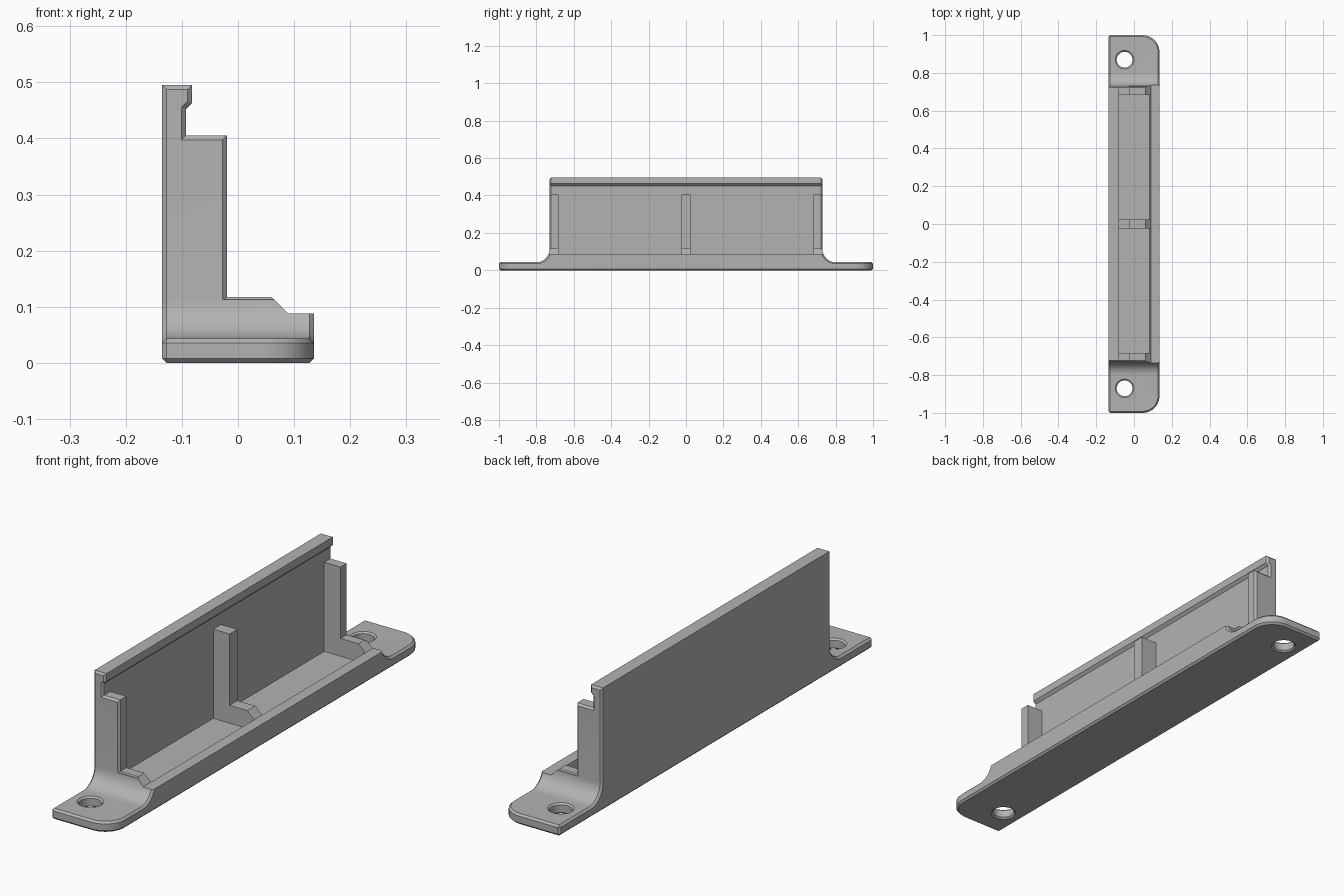
import bpy, bmesh, math
from mathutils import Vector

cube = bpy.data.objects.get("Cube")
if cube:
    bpy.data.objects.remove(cube, do_unlink=True)

HALF_W, END, CHAMFER = 0.135, 0.73, 0.008
FLOOR, FLANGE, RIM = 0.045, 0.043, 0.088

grey = bpy.data.materials.new("plain grey")
grey.use_nodes = True
colour = (0.45, 0.45, 0.45, 1)
grey.diffuse_color = colour
grey.node_tree.nodes["Principled BSDF"].inputs["Base Color"].default_value = colour


def finish(bm, name):
    bmesh.ops.recalc_face_normals(bm, faces=bm.faces)
    mesh = bpy.data.meshes.new(name)
    bm.to_mesh(mesh)
    bm.free()
    mesh.materials.append(grey)
    ob = bpy.data.objects.new(name, mesh)
    bpy.context.collection.objects.link(ob)
    return ob


def prism(points, axis, low, high):
    """Extrude a profile along x or y; points are (other axis, z)."""
    bm = bmesh.new()
    place = (lambda a, z: (low, a, z)) if axis == "x" else (lambda a, z: (a, low, z))
    face = bm.faces.new([bm.verts.new(place(a, z)) for a, z in points])
    ext = bmesh.ops.extrude_face_region(bm, geom=[face])
    moved = [v for v in ext["geom"] if isinstance(v, bmesh.types.BMVert)]
    step = Vector((high - low, 0, 0) if axis == "x" else (0, high - low, 0))
    bmesh.ops.translate(bm, verts=moved, vec=step)
    bmesh.ops.recalc_face_normals(bm, faces=bm.faces)
    return bm


def bevel(bm, edges, size, segments=1):
    bmesh.ops.bevel(bm, geom=edges, offset=size, segments=segments, profile=0.5,
                    affect="EDGES", clamp_overlap=False)


def combine(target, tool, operation):
    mod = target.modifiers.new(operation, "BOOLEAN")
    mod.operation, mod.object, mod.solver = operation, tool, "EXACT"
    bpy.context.view_layer.objects.active = target
    bpy.ops.object.modifier_apply(modifier=mod.name)
    bpy.data.objects.remove(tool, do_unlink=True)


def middle(edge):
    return (edge.verts[0].co + edge.verts[1].co) / 2


# Base: flanges at both ends, sweeping up to the body in a fillet
radius = 0.07
fillet = []
for i in range(11):
    a = math.pi / 2 * i / 10
    fillet.append((END + radius - radius * math.sin(a),
                   FLANGE + radius - radius * math.cos(a)))
side = [(1, 0), (1, FLANGE)] + fillet
side += [(-y, z) for y, z in reversed(side)]
bm = prism(side, "x", -HALF_W, HALF_W)
corners = [e for e in bm.edges if middle(e).x > 0.13 and abs(middle(e).y) > 0.99
           and abs(e.verts[0].co.z - e.verts[1].co.z) > 0.01]
bevel(bm, corners, 0.09, 10)
rims = [e for e in bm.edges if e.calc_face_angle(0) > 0.9 and middle(e).z < 0.112]
bevel(bm, rims, CHAMFER)
bracket = finish(bm, "wall_bracket")

# Trim the fillet to the step at the front rim
trim = [(-0.5, -0.1), (0.5, -0.1), (0.5, RIM), (0.09, RIM), (0.06, 0.117), (-0.5, 0.147)]
combine(bracket, finish(prism(trim, "y", -2, 2), "trim"), "INTERSECT")

# Body: back wall with hooked top, rib and foot outline, chamfered at its ends
outline = [(-HALF_W, 0.02), (HALF_W, 0.02), (HALF_W, RIM), (0.09, RIM), (0.06, 0.117),
           (-0.02, 0.117), (-0.02, 0.405), (-0.093, 0.405), (-0.093, 0.452),
           (-0.082, 0.463), (-0.082, 0.495), (-HALF_W, 0.495)]
bm = prism(outline, "y", -END, END)
ends = [e for e in bm.edges if abs(middle(e).y) > END - 0.001 and middle(e).z > 0.03]
bevel(bm, ends, CHAMFER)
combine(bracket, finish(bm, "body"), "UNION")

# Pockets between the three ribs
pocket = [(-0.093, FLOOR), (0.082, FLOOR), (0.09, RIM), (0.09, 0.43), (-0.093, 0.43)]
for low, high in ((-0.683, -0.025), (0.025, 0.683)):
    combine(bracket, finish(prism(pocket, "y", low, high), "pocket"), "DIFFERENCE")


# Screw holes with chamfered mouths
def hole(y):
    bm = bmesh.new()
    rings = []
    for r, z in ((0.049, -0.02), (0.049, 0), (0.042, 0.006), (0.042, 0.037),
                 (0.049, FLANGE), (0.049, 0.06)):
        ring = []
        for i in range(32):
            a = math.tau * i / 32
            ring.append(bm.verts.new((-0.05 + r * math.cos(a), y + r * math.sin(a), z)))
        rings.append(ring)
    for lower, upper in zip(rings, rings[1:]):
        for i in range(32):
            j = (i + 1) % 32
            bm.faces.new((lower[i], lower[j], upper[j], upper[i]))
    bm.faces.new(rings[0])
    bm.faces.new(rings[-1])
    return finish(bm, "screw_hole")


for y in (-0.87, 0.87):
    combine(bracket, hole(y), "DIFFERENCE")

# Smooth the curved surfaces, keep the chamfers crisp
bpy.ops.object.select_all(action="DESELECT")
bracket.select_set(True)
bpy.context.view_layer.objects.active = bracket
bpy.ops.object.shade_smooth_by_angle(angle=math.radians(30))
